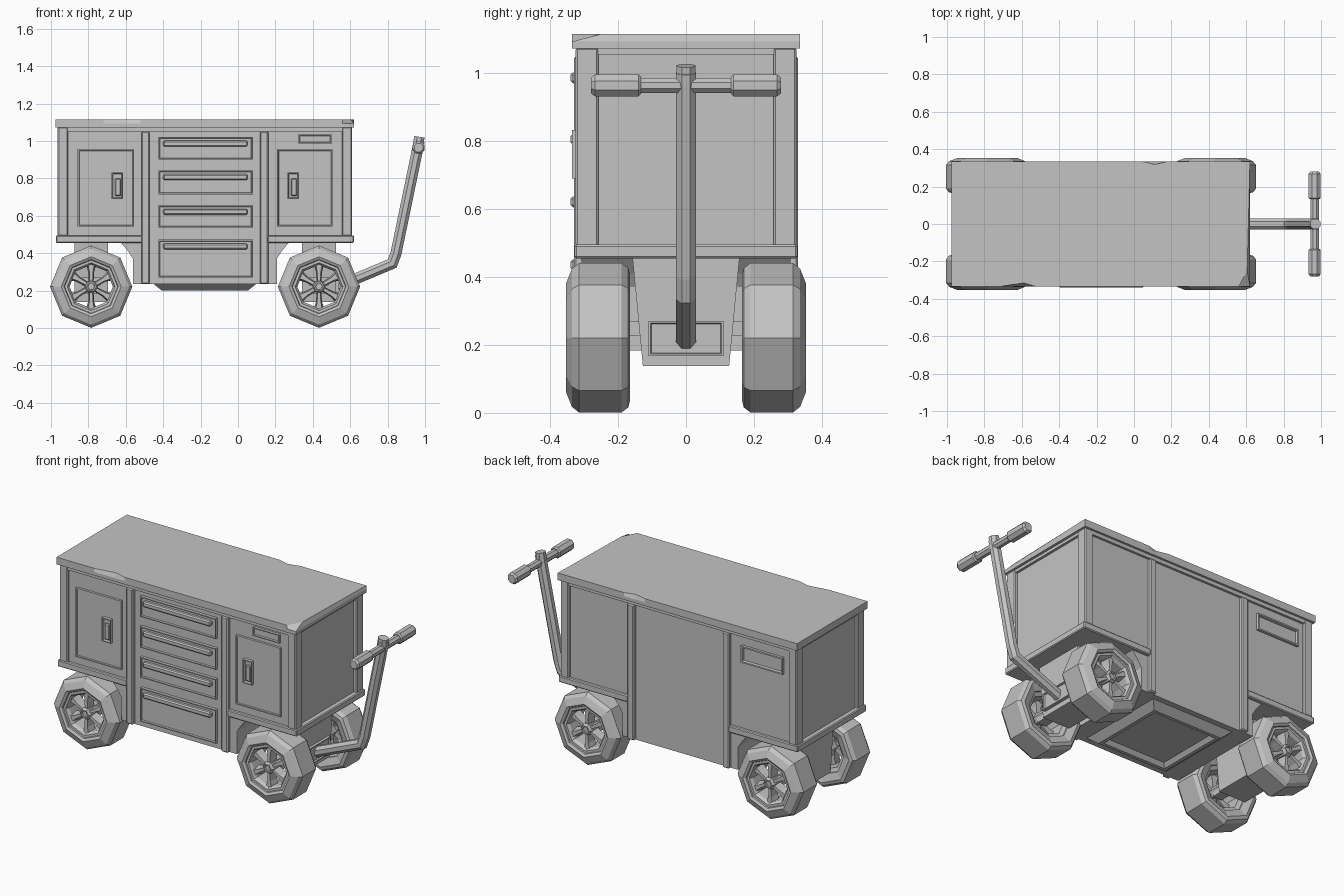
import bpy, bmesh
from math import sin, cos, pi
from mathutils import Vector

old = bpy.data.objects.get("Cube")
if old:
    bpy.data.objects.remove(old, do_unlink=True)

grey = bpy.data.materials.new("workshop grey")
grey.use_nodes = True
grey.diffuse_color = (0.55, 0.55, 0.55, 1)
grey.node_tree.nodes["Principled BSDF"].inputs["Base Color"].default_value = (0.55, 0.55, 0.55, 1)

CX = -0.177          # centre of the cabinet along x
WHEEL_Z = 0.221


def finish(name, bm):
    bmesh.ops.recalc_face_normals(bm, faces=bm.faces)
    me = bpy.data.meshes.new(name)
    bm.to_mesh(me)
    bm.free()
    me.materials.append(grey)
    ob = bpy.data.objects.new(name, me)
    bpy.context.collection.objects.link(ob)
    return ob


def loft(name, rings, closed=False):
    """Skin a list of equal-length point rings; cap the ends unless closed."""
    bm = bmesh.new()
    vs = [[bm.verts.new(p) for p in ring] for ring in rings]
    n = len(rings[0])
    for i in range(len(vs) if closed else len(vs) - 1):
        a, b = vs[i], vs[(i + 1) % len(vs)]
        for k in range(n):
            bm.faces.new((a[k], a[(k + 1) % n], b[(k + 1) % n], b[k]))
    if not closed:
        bm.faces.new(vs[0])
        bm.faces.new(vs[-1])
    return finish(name, bm)


def rect(x0, x1, y0, y1, z):
    return [(x0, y0, z), (x1, y0, z), (x1, y1, z), (x0, y1, z)]


def box(name, x0, x1, y0, y1, z0, z1, bevel=0.0):
    ob = loft(name, [rect(x0, x1, y0, y1, z0), rect(x0, x1, y0, y1, z1)])
    if bevel:
        mod = ob.modifiers.new("bevel", 'BEVEL')
        mod.width, mod.segments = bevel, 1
    return ob


def framed(name, bounds, facing, border, depth):
    """Box whose outward face has a raised border around a sunken field."""
    ob = box(name, *bounds)
    d = Vector(facing)
    bm = bmesh.new()
    bm.from_mesh(ob.data)
    face = max(bm.faces, key=lambda f: f.normal.dot(d))
    bmesh.ops.inset_region(bm, faces=[face], thickness=border)
    bmesh.ops.inset_region(bm, faces=[face], thickness=0.004, depth=-depth)
    bm.to_mesh(ob.data)
    bm.free()


def tube(name, pts, radius, sides=8):
    """Faceted tube along a path lying in the xz plane."""
    pts = [Vector(p) for p in pts]
    rings = []
    for i, p in enumerate(pts):
        a = (p - pts[i - 1]).normalized() if i else (pts[1] - p).normalized()
        b = (pts[i + 1] - p).normalized() if i < len(pts) - 1 else a
        t = (a + b).normalized()
        n = Vector((t.z, 0, -t.x)) / t.dot(a)
        rings.append([p + n * radius * cos(w) + Vector((0, radius * sin(w), 0))
                      for w in [(k + 0.5) * 2 * pi / sides for k in range(sides)]])
    return loft(name, rings)


def lathe(name, cx, side, profile, sides=8, phase=0.0, closed=True):
    """Spin (radius, y) points round a wheel axis."""
    return loft(name, [[(cx + r * cos(w), side * y, WHEEL_Z + r * sin(w))
                        for w in [phase + k * 2 * pi / sides for k in range(sides)]]
                       for r, y in profile], closed)


# Cabinet core, with a lower middle section between the wheels
box("cabinet_core", -0.945, 0.59, -0.308, 0.308, 0.46, 1.08)
middle = [(0.385, 0.235), (0.385, 0.37), (0.41, 0.41), (0.46, 0.47)]
outline = [(CX + x, z) for x, z in middle] + [(CX - x, z) for x, z in reversed(middle)]
loft("middle_section", [[(x, y, z) for x, z in outline] for y in (-0.308, 0.308)])

# Sunken tray under the middle
loft("belly_tray", [rect(CX - h, CX + h, -w, w, z) for h, w, z in
                    ((0.28, 0.28, 0.24), (0.23, 0.23, 0.2), (0.21, 0.21, 0.2), (0.19, 0.19, 0.222))])

# Worktop with worn edges
low = [(-0.975, -0.335), (-0.72, -0.335), (-0.59, -0.335), (-0.52, -0.335), (0.56, -0.335), (0.62, -0.335),
       (0.62, 0.335), (0.18, 0.335), (0.11, 0.335), (0.04, 0.335), (-0.975, 0.335)]
high = list(low)
high[2], high[8], high[5] = (-0.59, -0.315), (0.11, 0.318), (0.605, -0.25)
loft("worktop", [[(x, y, z) for x, y in ring] for ring, z in ((low, 1.072), (low, 1.093), (high, 1.115))])

# Frame: corner posts, ledges, top rails and end sills
for sx in (-1, 1):
    end = CX + sx * 0.787
    for sy in (-1, 1):
        xs = sorted((end, end - sx * 0.055))
        ys = sorted((sy * 0.325, sy * 0.258))
        box("corner_post", *xs, *ys, 0.49, 1.075, 0.006)
        dx = CX + sx * 0.317
        box("divider", dx - 0.022, dx + 0.022, *sorted((sy * 0.29, sy * 0.33)), 0.235, 1.05, 0.006)
    box("side_ledge", *sorted((CX + sx * 0.797, CX + sx * 0.335)), -0.328, 0.328, 0.455, 0.495, 0.005)
    box("end_rail", *sorted((end - sx * 0.005, end - sx * 0.05)), -0.26, 0.26, 1.055, 1.075)
for sy in (-1, 1):
    box("top_rail", -0.955, 0.6, *sorted((sy * 0.29, sy * 0.322)), 1.05, 1.075)

FRONT, BACK, END = (0, -1, 0), (0, 1, 0), (1, 0, 0)

# Drawers with long grip bars
for z0, z1 in ((0.9, 1.022), (0.715, 0.842), (0.535, 0.657), (0.27, 0.472)):
    framed("drawer", (-0.425, 0.08, -0.326, -0.3, z0, z1), FRONT, 0.009, 0.008)
    box("drawer_grip", -0.4, 0.052, -0.34, -0.31, z1 - 0.052, z1 - 0.02, 0.007)

# Cupboard doors and their latches
for x0, x1, lx in ((-0.857, -0.555, -0.645), (0.208, 0.506, 0.295)):
    framed("cupboard_door", (x0, x1, -0.322, -0.3, 0.542, 0.957), FRONT, 0.01, 0.006)
    framed("latch_frame", (lx - 0.031, lx + 0.031, -0.335, -0.31, 0.69, 0.832), FRONT, 0.008, 0.015)
    box("latch_grip", lx - 0.012, lx + 0.02, -0.334, -0.315, 0.705, 0.8, 0.005)

# Plates on the front and back
framed("front_plate", (0.323, 0.5, -0.324, -0.3, 0.985, 1.036), FRONT, 0.008, 0.008)
framed("back_plate", (-0.87, -0.59, 0.3, 0.324, 0.895, 0.995), BACK, 0.012, 0.018)

# Wheels: tyre, rim, spokes and hub
tyre = [(0.22, 0.19), (0.22, 0.315), (0.203, 0.336), (0.16, 0.353), (0.145, 0.345),
        (0.14, 0.32), (0.14, 0.18), (0.185, 0.165), (0.205, 0.17)]
rim = [(0.142, 0.338), (0.128, 0.338), (0.116, 0.32), (0.116, 0.2), (0.142, 0.19)]
hub = [(0.036, 0.19), (0.036, 0.33), (0.028, 0.342), (0.02, 0.342), (0.018, 0.333)]
for wx in (-0.785, 0.433):
    for sy in (-1, 1):
        lathe("tyre", wx, sy, tyre)
        lathe("wheel_rim", wx, sy, rim)
        lathe("wheel_hub", wx, sy, hub, 6, closed=False)
        for k in range(6):
            a = pi / 6 + k * pi / 3
            u, v = Vector((cos(a), 0, sin(a))), Vector((-sin(a), 0, cos(a)))
            centre = Vector((wx, 0, WHEEL_Z))
            loft("spoke", [[centre + u * r + v * s * w + Vector((0, sy * y, 0))
                            for s, y in ((-1, 0.27), (1, 0.27), (0.6, 0.325), (-0.6, 0.325))]
                           for r, w in ((0.025, 0.013), (0.08, 0.016), (0.125, 0.03))])
    # Tapered mount and axle joining each pair
    loft("axle_mount", [rect(wx - 0.09, wx + 0.09, -w, w, z) for w, z in ((0.127, 0.138), (0.158, 0.46))])
    box("axle", wx - 0.03, wx + 0.03, -0.25, 0.25, 0.183, 0.228)
    box("axle_arm", wx - 0.05, wx + 0.05, -0.17, 0.17, 0.228, 0.27)

# Tow plate, pull handle and grips
framed("tow_plate", (0.5, 0.54, -0.11, 0.11, 0.168, 0.27), END, 0.008, 0.008)
tube("pull_handle", [(0.51, 0, 0.212), (0.63, 0, 0.263), (0.825, 0, 0.345), (0.845, 0, 0.4),
                     (0.962, 0, 0.965), (0.968, 0, 1.0)], 0.032)
tube("handle_knob", [(0.964, 0, 0.985), (0.967, 0, 1.005), (0.97, 0, 1.022)], 0.03).scale = (1, 1, 1)


def bar(name, spans):
    loft(name, [[(0.966 + r * cos(w), y, 0.964 + r * sin(w))
                 for w in [(k + 0.5) * pi / 4 for k in range(8)]] for y, r in spans])


bar("cross_bar", ((-0.2, 0.024), (0.2, 0.024)))
for s in (-1, 1):
    bar("hand_grip", [(s * y, r) for y, r in ((0.133, 0.028), (0.14, 0.035), (0.268, 0.035), (0.28, 0.025))])
